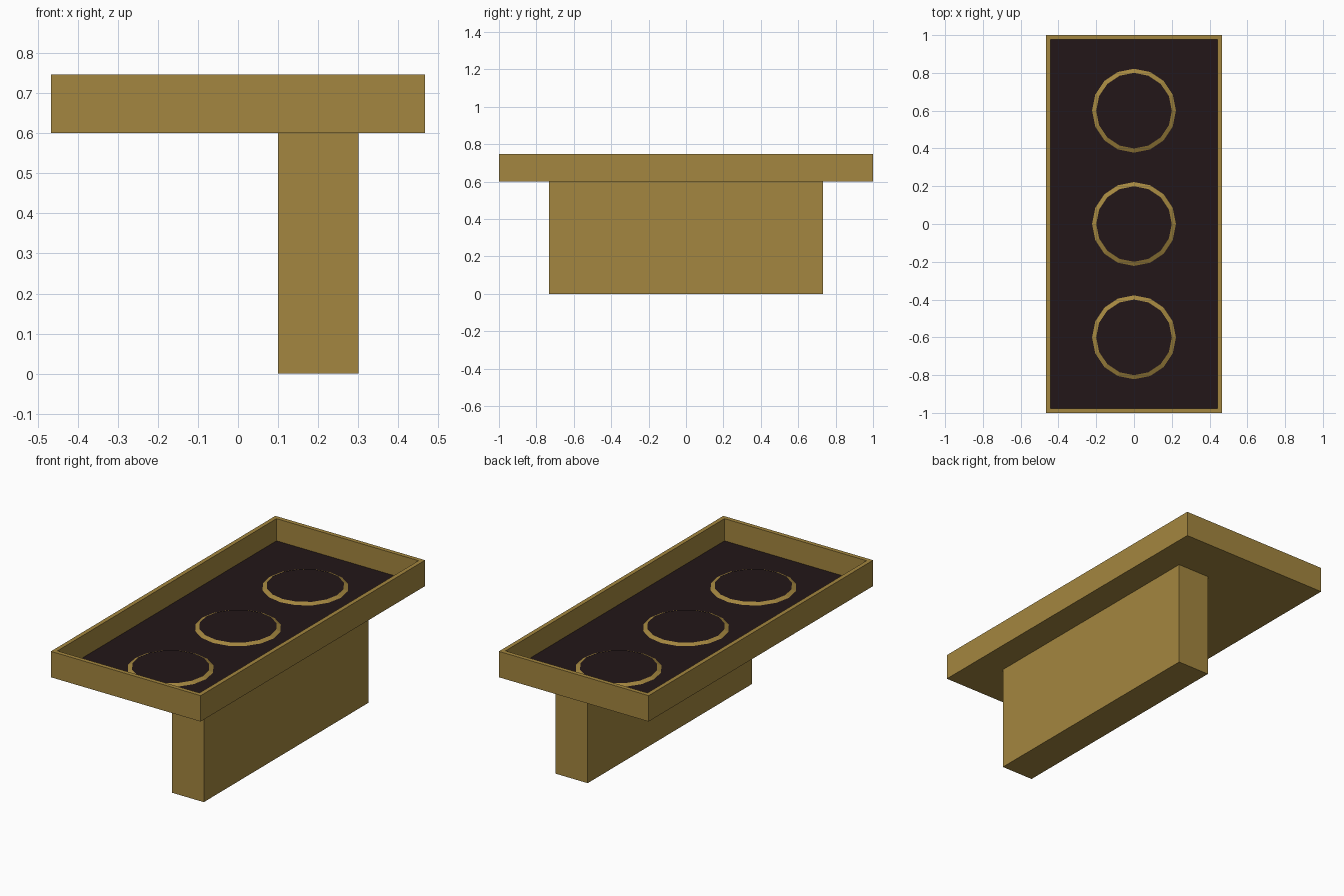
import bpy, bmesh
from mathutils import Matrix, Vector

if "Cube" in bpy.data.objects:
    bpy.data.objects.remove(bpy.data.objects["Cube"])


def material(name, color):
    m = bpy.data.materials.new(name)
    m.diffuse_color = color
    m.use_nodes = True
    m.node_tree.nodes["Principled BSDF"].inputs["Base Color"].default_value = m.diffuse_color
    return m


brass = material("brass", (0.37, 0.24, 0.05, 1))
dark = material("dark_panel", (0.016, 0.008, 0.009, 1))


def finish(bm, name):
    mesh = bpy.data.meshes.new(name)
    bm.to_mesh(mesh)
    bm.free()
    mesh.materials.append(brass)
    mesh.materials.append(dark)
    obj = bpy.data.objects.new(name, mesh)
    bpy.context.collection.objects.link(obj)
    return obj


def box_bmesh(lo, hi):
    bm = bmesh.new()
    lo, hi = Vector(lo), Vector(hi)
    bmesh.ops.create_cube(bm, size=1, matrix=Matrix.Translation((lo + hi) / 2)
                          @ Matrix.Diagonal((*(hi - lo), 1)))
    return bm


def top_face(bm):
    return max(bm.faces, key=lambda f: f.calc_center_median().z)


# Off-centre pedestal
finish(box_bmesh((0.1, -0.733, 0), (0.3, 0.733, 0.601)), "pedestal")

# Tray with raised rim and dark recessed floor
FLOOR = 0.622
bm = box_bmesh((-0.467, -1, 0.601), (0.467, 1, 0.747))
panel = top_face(bm)
bmesh.ops.inset_region(bm, faces=[panel], thickness=0.034)
floor = bmesh.ops.extrude_discrete_faces(bm, faces=[panel])["faces"][0]
for v in floor.verts:
    v.co.z = FLOOR
floor.material_index = 1
finish(bm, "tray")

# Three low tapered discs with dark tops
for i, y in enumerate((-0.6, 0, 0.6)):
    bm = bmesh.new()
    h = 0.01
    bmesh.ops.create_cone(bm, cap_ends=True, segments=16, radius1=0.222,
                          radius2=0.2, depth=h,
                          matrix=Matrix.Translation((0, y, FLOOR + h / 2)))
    top_face(bm).material_index = 1
    finish(bm, f"disc_{i + 1}")
